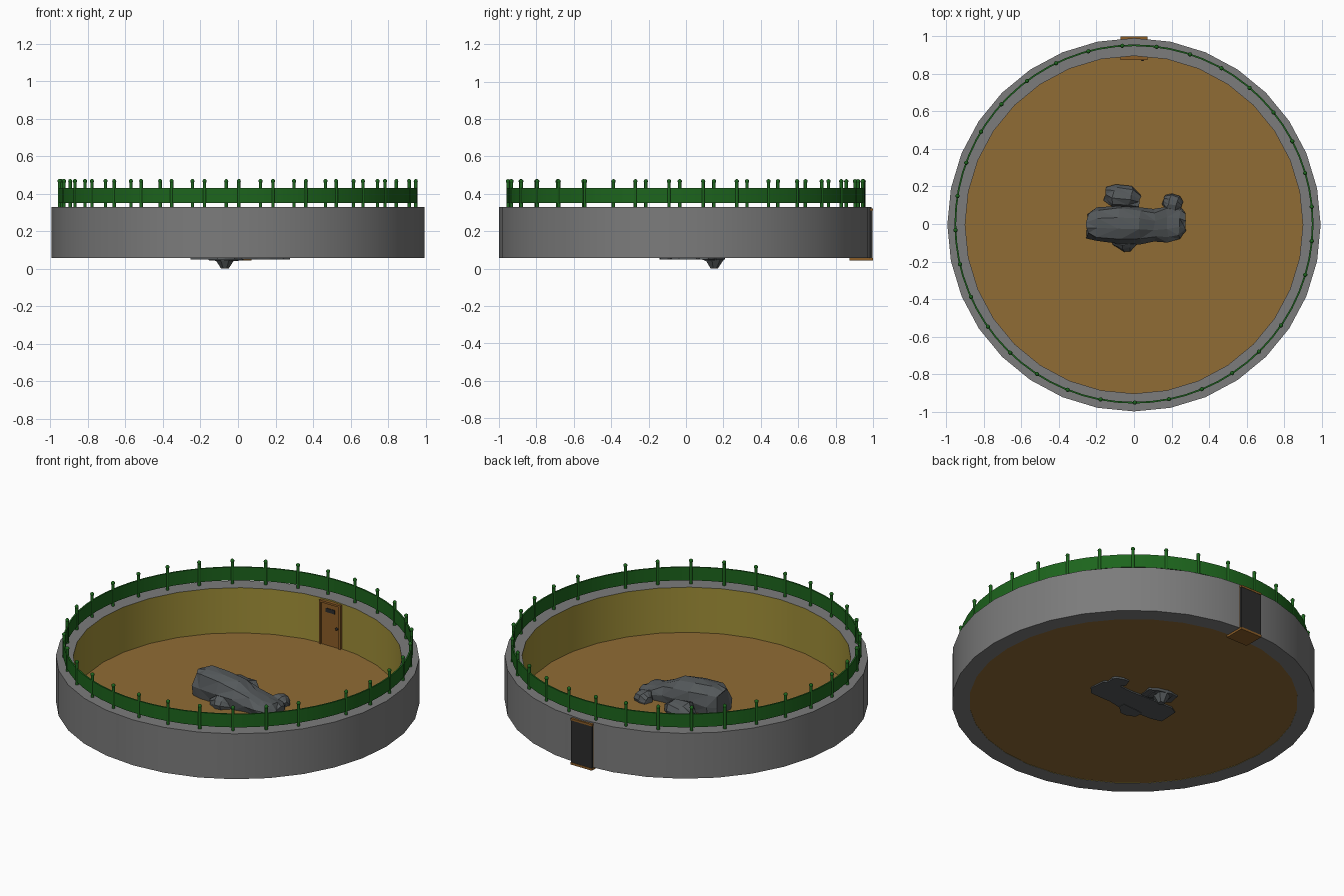
import bpy, bmesh, math, random
from mathutils import Matrix

if "Cube" in bpy.data.objects:
    bpy.data.objects.remove(bpy.data.objects["Cube"])

random.seed(4)


def material(name, rgb):
    m = bpy.data.materials.new(name)
    m.diffuse_color = (*rgb, 1)
    m.use_nodes = True
    m.node_tree.nodes["Principled BSDF"].inputs["Base Color"].default_value = m.diffuse_color
    return m


GREY = material("wall_grey", (0.2, 0.2, 0.2))
YELLOW = material("inner_yellow", (0.36, 0.28, 0.04))
SAND = material("sand_brown", (0.28, 0.15, 0.035))
GREEN = material("fence_green", (0.012, 0.13, 0.012))
WOOD = material("door_wood", (0.26, 0.11, 0.02))
DARK = material("dark_panel", (0.025, 0.025, 0.025))
STONE = material("stone", (0.09, 0.1, 0.105))


def finish(bm, name, mats, smooth=None):
    bmesh.ops.recalc_face_normals(bm, faces=bm.faces)
    me = bpy.data.meshes.new(name)
    bm.to_mesh(me)
    bm.free()
    ob = bpy.data.objects.new(name, me)
    bpy.context.collection.objects.link(ob)
    for m in mats:
        me.materials.append(m)
    if smooth:
        bpy.ops.object.select_all(action='DESELECT')
        ob.select_set(True)
        bpy.context.view_layer.objects.active = ob
        bpy.ops.object.shade_smooth_by_angle(angle=math.radians(smooth))
    return ob


def ring(name, profile, sides, mats, slots, cy=0.0):
    """Revolve a closed (radius, z) profile; slots gives the material per band."""
    bm = bmesh.new()
    loops = []
    for i in range(sides):
        a = 2 * math.pi * i / sides
        loops.append([bm.verts.new((r * math.cos(a), cy + r * math.sin(a), z)) for r, z in profile])
    n = len(profile)
    for i in range(sides):
        p, q = loops[i], loops[(i + 1) % sides]
        for j in range(n):
            k = (j + 1) % n
            bm.faces.new((p[j], q[j], q[k], p[k])).material_index = slots[j]
    return finish(bm, name, mats, 30)


def box(name, x, y, z, mat):
    bm = bmesh.new()
    bmesh.ops.create_cube(bm, size=1)
    for v in bm.verts:
        v.co = [lo + (c + 0.5) * (hi - lo) for c, (lo, hi) in zip(v.co, (x, y, z))]
    return finish(bm, name, [mat])


def rock(name, sections, bottom, turn=0.0, origin=(0, 0), jitter=0.008):
    """Loft rough cross-sections (x, y_min, y_max, z_top) into a faceted boulder."""
    shape = [(0.08, 0), (0, 0.45), (0.14, 0.86), (0.38, 1), (0.66, 0.97), (0.9, 0.78), (1, 0.4), (0.92, 0)]
    bm = bmesh.new()
    loops = []
    for x, y0, y1, top in sections:
        row = []
        for u, w in shape:
            j = [random.uniform(-jitter, jitter) for _ in range(3)]
            z = bottom + w * (top - bottom) + (j[2] if w else 0)
            row.append(bm.verts.new((x + j[0], y0 + u * (y1 - y0) + j[1], z)))
        loops.append(row)
    n = len(shape)
    for p, q in zip(loops, loops[1:]):
        for j in range(n):
            k = (j + 1) % n
            bm.faces.new((p[j], q[j], q[k], p[k]))
    bm.faces.new(loops[0])
    bm.faces.new(loops[-1])
    bmesh.ops.triangulate(bm, faces=bm.faces)
    bmesh.ops.transform(bm, verts=bm.verts,
                        matrix=Matrix.Translation((*origin, 0)) @ Matrix.Rotation(turn, 4, 'Z'))
    return finish(bm, name, [STONE])


# Round wall: grey outside, yellow inside
ring("wall", [(0.995, 0.056), (0.995, 0.33), (0.9, 0.33), (0.9, 0.056)], 32,
     [GREY, YELLOW], [0, 0, 1, 0], -0.004)

# Sand floor
bm = bmesh.new()
bmesh.ops.create_circle(bm, cap_ends=True, segments=32, radius=0.9)
bmesh.ops.translate(bm, verts=bm.verts, vec=(0, -0.004, 0.0575))
finish(bm, "floor", [SAND])

# Fence band on top of the wall
ring("fence_band", [(0.957, 0.35), (0.957, 0.43), (0.948, 0.43), (0.948, 0.35)], 64,
     [GREEN], [0] * 4)

# Fence posts with round caps, one wider gap on the right
bm = bmesh.new()
for i in range(32):
    a = math.radians(-34.6 - 11.03 * i)
    x, y = 0.952 * math.cos(a), 0.952 * math.sin(a)
    bmesh.ops.create_cone(bm, cap_ends=True, segments=10, radius1=0.009, radius2=0.009, depth=0.132,
                          matrix=Matrix.Translation((x, y, 0.394)))
    bmesh.ops.create_uvsphere(bm, u_segments=10, v_segments=6, radius=0.0115,
                              matrix=Matrix.Translation((x, y, 0.467)))
finish(bm, "fence_posts", [GREEN], 40)

# Doorway frame passing through the back wall
for label, z in (("bottom", (0.043, 0.056)), ("top", (0.31, 0.322))):
    box("door_frame_" + label, (-0.071, 0.071), (0.875, 1.0), z, WOOD)
for label, s in (("left", -1), ("right", 1)):
    box("door_frame_" + label, sorted((s * 0.071, s * 0.06)), (0.875, 0.985), (0.056, 0.31), WOOD)

# Door leaf, dark outer panel, window slot and knob
box("door_leaf", (-0.06, 0.06), (0.882, 0.9), (0.056, 0.31), WOOD)
box("door_back_panel", (-0.069, 0.069), (0.985, 0.998), (0.056, 0.31), DARK)
box("door_window", (-0.03, 0.03), (0.879, 0.884), (0.258, 0.282), DARK)
bm = bmesh.new()
bmesh.ops.create_uvsphere(bm, u_segments=10, v_segments=6, radius=0.008,
                          matrix=Matrix.Translation((0.045, 0.876, 0.175)))
finish(bm, "door_knob", [DARK], 60)

# Main boulder, tall on the left and falling to the right
rock("main_boulder", [(-0.25, -0.07, 0.06, 0.2), (-0.2, -0.09, 0.09, 0.215), (-0.08, -0.105, 0.1, 0.215),
                      (0.03, -0.115, 0.095, 0.195), (0.11, -0.09, 0.08, 0.16),
                      (0.18, -0.095, 0.095, 0.13), (0.24, -0.085, 0.085, 0.115),
                      (0.27, -0.05, 0.06, 0.095)], 0.05)

# Smaller stones leaning on it
rock("back_stone", [(-0.09, -0.04, 0.04, 0.1), (-0.05, -0.06, 0.06, 0.135),
                    (0.04, -0.06, 0.06, 0.13), (0.09, -0.04, 0.035, 0.1)], 0.045, -0.2, (-0.06, 0.145))
rock("back_stone_root", [(-0.06, -0.04, 0.04, 0.07), (0.0, -0.02, 0.02, 0.07), (0.06, -0.04, 0.04, 0.07)],
     0.04, -0.2, (-0.06, 0.145), 0.004)
rock("side_stone", [(-0.05, -0.03, 0.03, 0.09), (-0.02, -0.045, 0.04, 0.115),
                    (0.025, -0.045, 0.04, 0.11), (0.05, -0.03, 0.02, 0.085)], 0.048, -0.3, (0.205, 0.115), 0.005)
rock("front_stone", [(-0.07, 0.0, 0.05, 0.08), (-0.02, -0.035, 0.06, 0.12),
                     (0.02, -0.035, 0.06, 0.115), (0.07, 0.01, 0.05, 0.08)], 0.048, 0.1, (-0.04, -0.11), 0.005)

# Pointed underside of the back stone, reaching below the floor
bm = bmesh.new()
bmesh.ops.create_cone(bm, cap_ends=True, segments=7, radius1=0.02, radius2=0.06, depth=0.06,
                      matrix=Matrix.Translation((-0.07, 0.15, 0.03)))
finish(bm, "back_stone_tip", [STONE])
